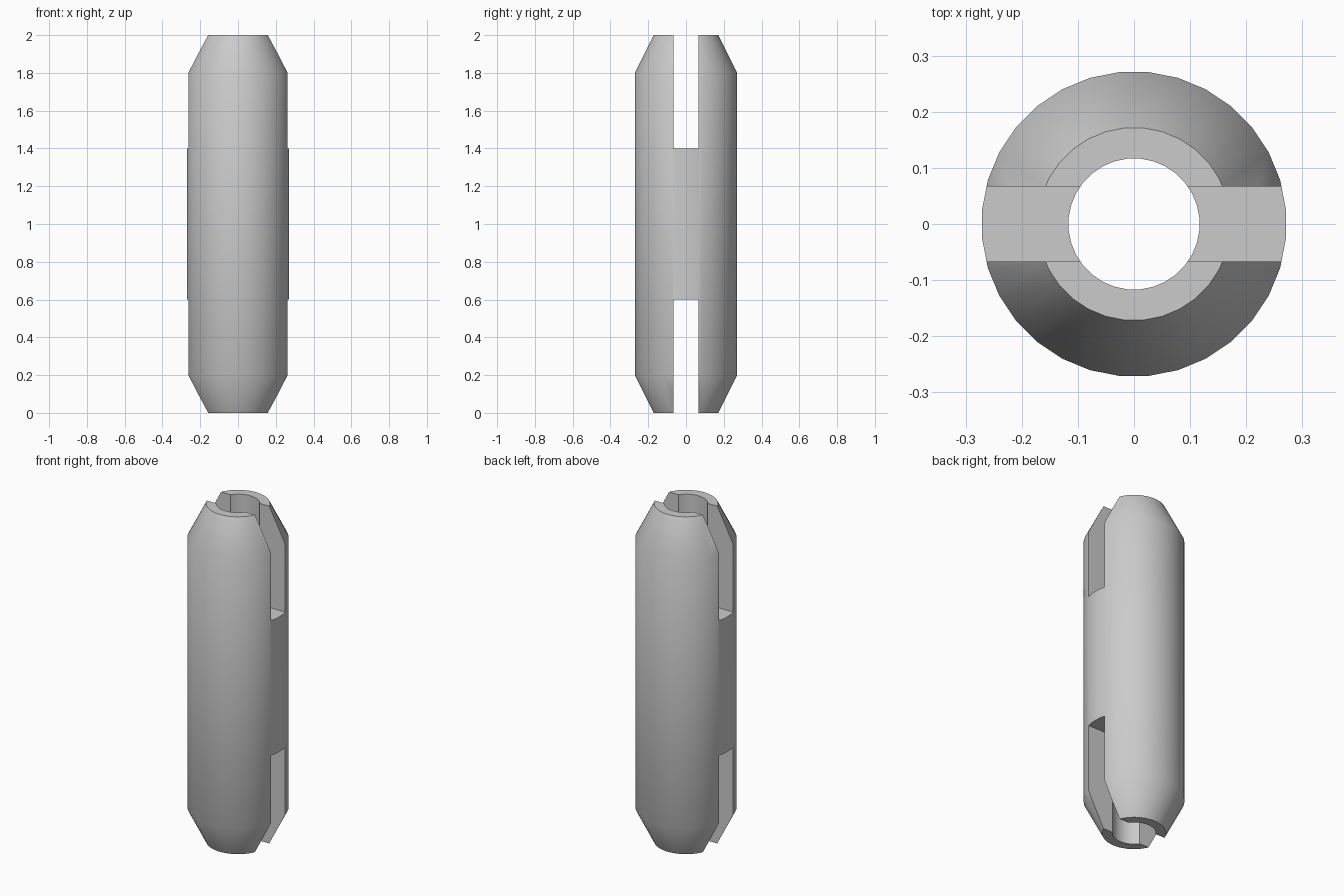
import bpy, bmesh, math

if "Cube" in bpy.data.objects:
    bpy.data.objects.remove(bpy.data.objects["Cube"])

SIDES = 32
R_OUT, R_END, R_BORE = 0.272, 0.172, 0.117
SLOT = 0.067

steel = bpy.data.materials.new("light grey")
steel.diffuse_color = (0.6, 0.6, 0.6, 1)
steel.use_nodes = True
steel.node_tree.nodes["Principled BSDF"].inputs["Base Color"].default_value = steel.diffuse_color


def make(name, bm):
    bmesh.ops.recalc_face_normals(bm, faces=bm.faces)
    me = bpy.data.meshes.new(name)
    bm.to_mesh(me)
    bm.free()
    ob = bpy.data.objects.new(name, me)
    bpy.context.collection.objects.link(ob)
    me.materials.append(steel)
    return ob


# Hollow pin with chamfered ends: closed profile revolved around z
profile = [(R_BORE, 0), (R_END, 0), (R_OUT, 0.2), (R_OUT, 1.8), (R_END, 2), (R_BORE, 2)]
bm = bmesh.new()
rings = []
for i in range(SIDES):
    a = 2 * math.pi * (i + 0.5) / SIDES
    rings.append([bm.verts.new((r * math.cos(a), r * math.sin(a), z)) for r, z in profile])
n = len(profile)
for i in range(SIDES):
    p, q = rings[i], rings[(i + 1) % SIDES]
    for j in range(n):
        k = (j + 1) % n
        bm.faces.new((p[j], q[j], q[k], p[k]))
pin = make("slotted_pin", bm)

# Slots through both ends, along x
for name, z0, z1 in (("lower_slot_cutter", -0.2, 0.6), ("upper_slot_cutter", 1.4, 2.2)):
    bm = bmesh.new()
    bmesh.ops.create_cube(bm, size=1)
    for v in bm.verts:
        v.co = (v.co.x * 1.0, v.co.y * 2 * SLOT, z0 if v.co.z < 0 else z1)
    cutter = make(name, bm)
    cutter.hide_render = True
    cutter.hide_set(True)
    mod = pin.modifiers.new(name, "BOOLEAN")
    mod.operation = "DIFFERENCE"
    mod.solver = "EXACT"
    mod.object = cutter

# Bake the cuts, then smooth the round walls and keep the cut edges sharp
bpy.context.view_layer.objects.active = pin
pin.select_set(True)
for mod in list(pin.modifiers):
    bpy.ops.object.modifier_apply(modifier=mod.name)
bpy.ops.object.shade_smooth_by_angle(angle=math.radians(30))
